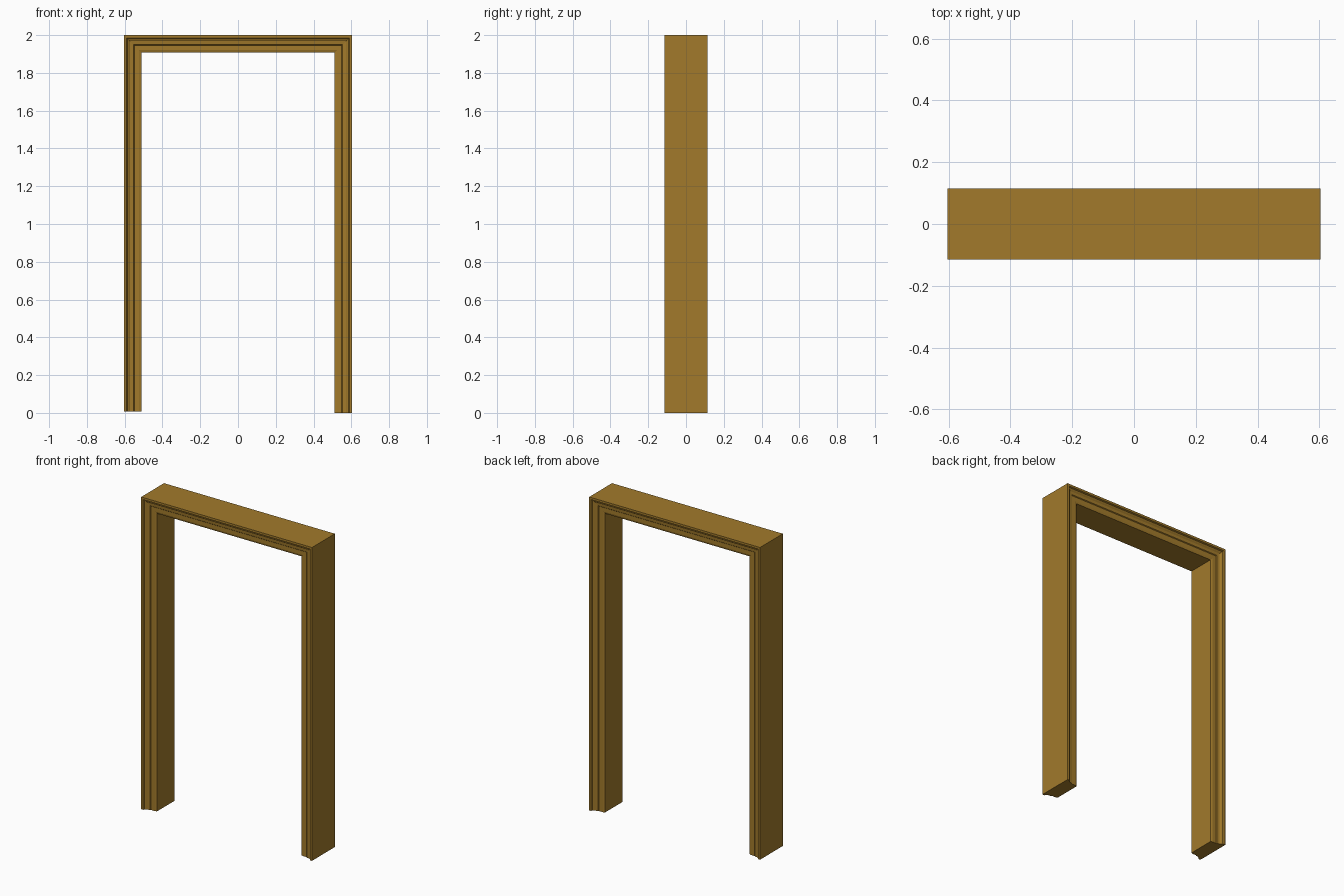
import bpy, bmesh

if "Cube" in bpy.data.objects:
    bpy.data.objects.remove(bpy.data.objects["Cube"])

W, H, T = 0.603, 2.0, 0.092   # half width, height, frame face width

# Moulding profile: (distance inward from outer edge, half depth)
half = [(0, .115), (.014, .115), (.018, .106), (.024, .104), (.032, .098),
        (.050, .096), (.054, .091), (.080, .091), (T, .087)]
profile = [(u, -d) for u, d in half] + [(u, d) for u, d in reversed(half)]

# Mitred sweep stations: left foot, left corner, right corner, right foot
stations = [
    lambda u, y: (-W + u, y, 0.007),
    lambda u, y: (-W + u, y, H - u),
    lambda u, y: (W - u, y, H - u),
    lambda u, y: (W - u, y, 0),
]

# Door frame swept around the opening
bm = bmesh.new()
rings = [[bm.verts.new(s(u, y)) for u, y in profile] for s in stations]
n = len(profile)
for a, b in zip(rings, rings[1:]):
    for i in range(n):
        j = (i + 1) % n
        bm.faces.new((a[i], a[j], b[j], b[i]))
bm.faces.new(rings[0])
bm.faces.new(rings[-1][::-1])
bmesh.ops.recalc_face_normals(bm, faces=bm.faces)
mesh = bpy.data.meshes.new("door_frame")
bm.to_mesh(mesh)
bm.free()
frame = bpy.data.objects.new("door_frame", mesh)
bpy.context.collection.objects.link(frame)

# Warm brown wood
wood = bpy.data.materials.new("wood")
wood.diffuse_color = (0.36, 0.195, 0.024, 1)
wood.use_nodes = True
wood.node_tree.nodes["Principled BSDF"].inputs["Base Color"].default_value = wood.diffuse_color
mesh.materials.append(wood)
